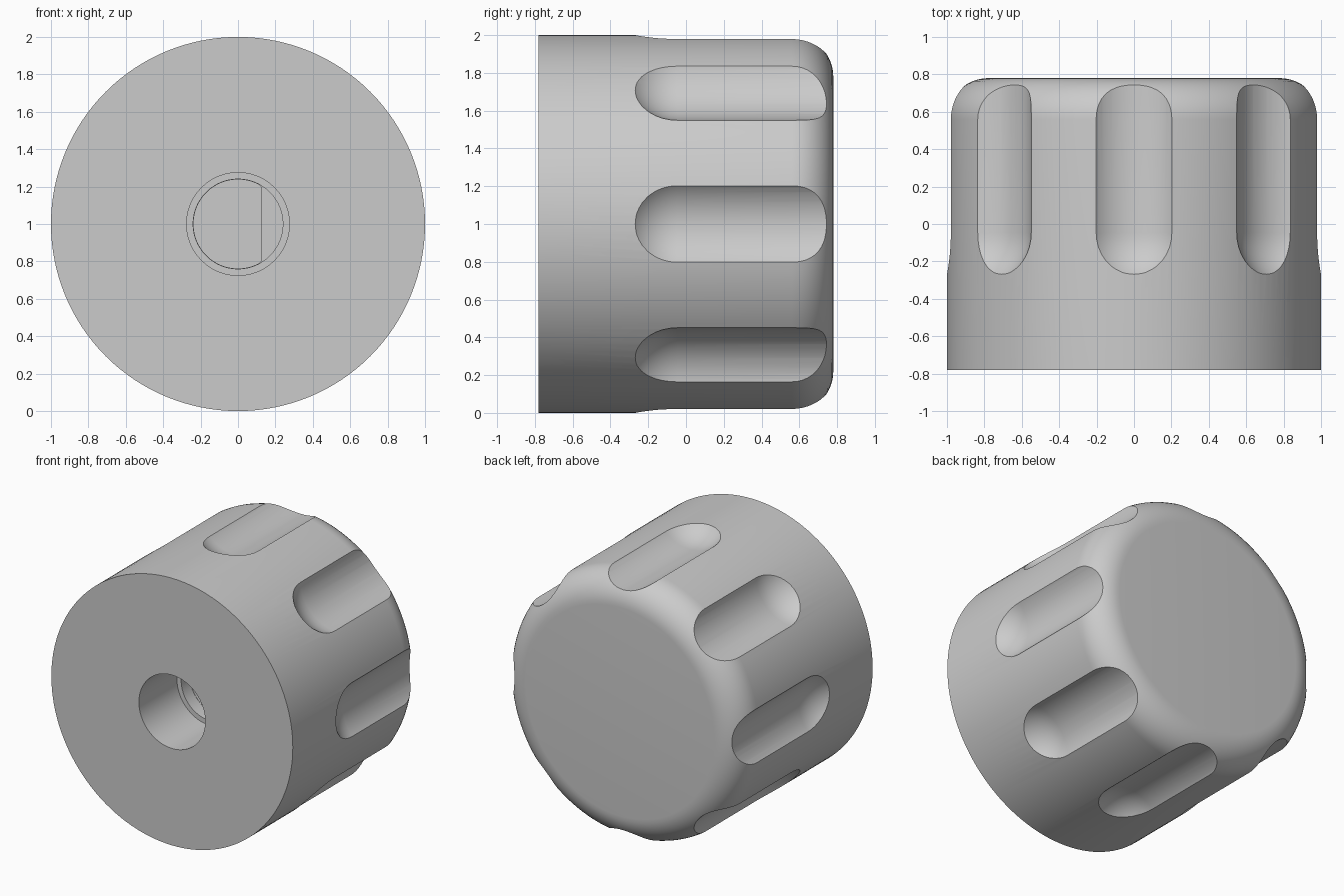
import bpy, bmesh
from math import pi, sin, cos
from mathutils import Matrix, Vector

cube = bpy.data.objects.get("Cube")
if cube:
    bpy.data.objects.remove(cube, do_unlink=True)

grey = bpy.data.materials.new("plain grey")
grey.use_nodes = True
GREY = (0.6, 0.6, 0.6, 1)
grey.diffuse_color = GREY
grey.node_tree.nodes["Principled BSDF"].inputs["Base Color"].default_value = GREY


def arc(r_mid, y_mid, radius, start, end, steps=12):
    """Points (r, y) on an arc, angle measured from the r axis."""
    return [(r_mid + radius * cos(start + (end - start) * i / steps),
             y_mid + radius * sin(start + (end - start) * i / steps))
            for i in range(steps + 1)]


def lathe(name, profile, segments):
    """Turn a profile of (r, y) points around the y axis."""
    bm = bmesh.new()
    verts = [bm.verts.new((max(r, 0), y, 0)) for r, y in profile]
    edges = [bm.edges.new(pair) for pair in zip(verts, verts[1:])]
    bmesh.ops.spin(bm, geom=verts + edges, cent=(0, 0, 0), axis=(0, 1, 0),
                   angle=2 * pi, steps=segments, use_duplicate=False)
    bmesh.ops.remove_doubles(bm, verts=bm.verts, dist=0.0001)
    caps = [e for e in bm.edges if e.is_boundary]
    if caps:
        bmesh.ops.holes_fill(bm, edges=caps, sides=0)
    bmesh.ops.recalc_face_normals(bm, faces=bm.faces)
    mesh = bpy.data.meshes.new(name)
    bm.to_mesh(mesh)
    bm.free()
    mesh.materials.append(grey)
    obj = bpy.data.objects.new(name, mesh)
    bpy.context.collection.objects.link(obj)
    return obj


def carve(target, cutter):
    """Cut a shape out of the target, then discard the cutter."""
    cutter.hide_render = True
    mod = target.modifiers.new("cut", 'BOOLEAN')
    mod.operation = 'DIFFERENCE'
    mod.solver = 'EXACT'
    mod.object = cutter
    bpy.context.view_layer.objects.active = target
    bpy.ops.object.modifier_apply(modifier=mod.name)
    bpy.data.objects.remove(cutter, do_unlink=True)


# Knob body: a cylinder lying along y with a rounded back rim
HALF, RIM = 0.78, 0.22
knob = lathe("knob_body",
             [(1, -HALF)] + arc(1 - RIM, HALF - RIM, RIM, 0, pi / 2), 128)
knob.location.z = 1
bpy.context.view_layer.update()

# Finger grooves: round-nosed slots running out through the rim
GROOVE, REACH = 0.3, 1.2
for k in range(8):
    a = k * pi / 4
    nose = arc(0, -0.046, GROOVE, -pi / 2, 0)
    cutter = lathe("groove_cutter", nose + [(GROOVE, 1)], 64)
    cutter.location = (REACH * cos(a), 0, 1 + REACH * sin(a))
    carve(knob, cutter)

# Stepped shaft bore, ending in a D-shaped socket
for radius, front, back, flat in ((0.275, -1, -0.33, None),
                                  (0.24, -0.5, -0.23, None),
                                  (0.238, -0.4, 0.2, 0.125)):
    cutter = lathe("bore_cutter", [(radius, front), (radius, back)], 64)
    if flat:
        for v in cutter.data.vertices:
            v.co.x = min(v.co.x, flat)
    cutter.location.z = 1
    carve(knob, cutter)

# Smooth curves with crisp groove and bore edges
bpy.ops.object.select_all(action='DESELECT')
knob.select_set(True)
bpy.context.view_layer.objects.active = knob
bpy.ops.object.shade_smooth_by_angle(angle=pi / 7)
